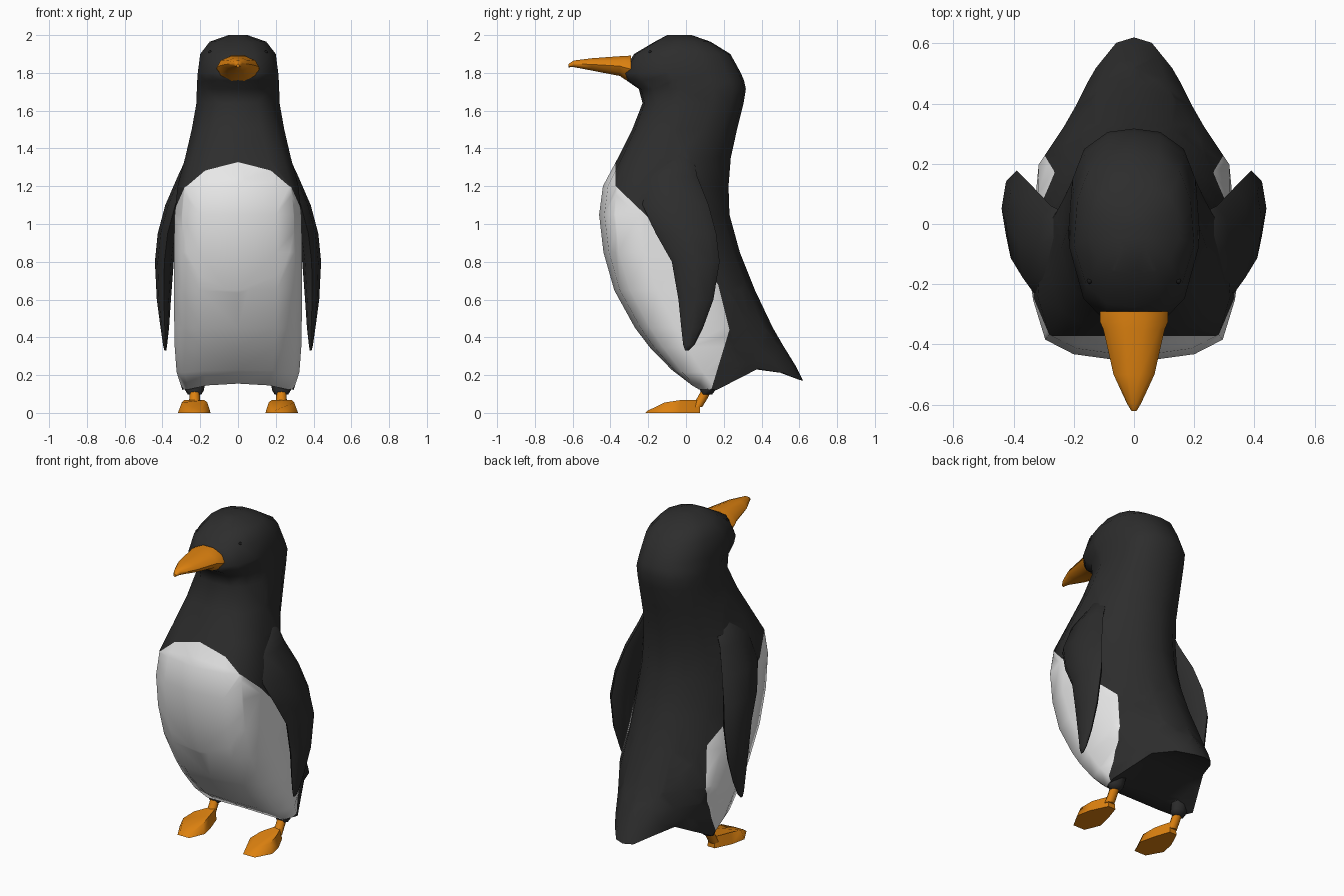
import bpy, bmesh, math
from mathutils import Vector

if "Cube" in bpy.data.objects:
    bpy.data.objects.remove(bpy.data.objects["Cube"])


def material(name, rgb):
    m = bpy.data.materials.new(name)
    m.diffuse_color = (*rgb, 1)
    m.use_nodes = True
    m.node_tree.nodes["Principled BSDF"].inputs["Base Color"].default_value = m.diffuse_color
    return m


BLACK = material("charcoal", (0.026, 0.026, 0.026))
WHITE = material("off_white", (0.8, 0.8, 0.8))
ORANGE = material("orange", (0.72, 0.22, 0.005))
EYE = material("eye_black", (0.01, 0.01, 0.01))


def loft(rings):
    """Skin a list of closed rings with equal point counts and cap both ends."""
    bm = bmesh.new()
    vs = [[bm.verts.new(p) for p in r] for r in rings]
    n = len(rings[0])
    for a, b in zip(vs, vs[1:]):
        for i in range(n):
            bm.faces.new((a[i], a[(i + 1) % n], b[(i + 1) % n], b[i]))
    bm.faces.new(vs[0])
    bm.faces.new(vs[-1])
    bmesh.ops.recalc_face_normals(bm, faces=bm.faces)
    return bm


def finish(bm, name, mats, angle=40):
    me = bpy.data.meshes.new(name)
    bm.to_mesh(me)
    bm.free()
    for m in mats:
        me.materials.append(m)
    ob = bpy.data.objects.new(name, me)
    bpy.context.collection.objects.link(ob)
    bpy.ops.object.select_all(action='DESELECT')
    ob.select_set(True)
    bpy.context.view_layer.objects.active = ob
    bpy.ops.object.shade_smooth_by_angle(angle=math.radians(angle))
    return ob


# Half cross-sections (width fraction, front-to-back fraction): head, belly, tail
SHAPES = [
    [(0, 0), (.45, .02), (.79, .14), (1, .4), (.94, .7), (.76, .88), (.4, .98), (0, 1)],
    [(0, 0), (.6, .04), (.88, .11), (1, .3), (.94, .64), (.68, .82), (.38, .95), (0, 1)],
    [(0, 0), (.55, .02), (.88, .08), (1, .24), (.64, .6), (.43, .83), (.2, .97), (0, 1)],
]
# Lower rim: hips hang down, tail sides arch up
RIM = [.015, .005, -.018, -.025, .075, .045, .005, 0]


def body_ring(fy, fz, by, bz, w, k, rim=0):
    i = min(int(k), 1)
    half = [Vector(a).lerp(Vector(b), k - i) for a, b in zip(SHAPES[i], SHAPES[i + 1])]
    f, b = Vector((0, fy, fz)), Vector((0, by, bz))
    right = [f.lerp(b, t) + Vector((x * w, 0, rim * d)) for (x, t), d in zip(half, RIM)]
    left = [Vector((-p.x, p.y, p.z)) for p in right[-2:0:-1]]
    return right + left


# Body, head and tail: front point, back point, half width, shape blend, rim amount
body = loft([body_ring(*r) for r in [
    (-.10, 2.0, .03, 2.0, .05, 0),
    (-.165, 1.965, .13, 1.965, .15, 0),
    (-.275, 1.9, .235, 1.9, .20, 0),
    (-.335, 1.8, .29, 1.8, .213, 0),
    (-.315, 1.76, .307, 1.76, .216, 0),
    (-.25, 1.715, .317, 1.715, .218, 0),
    (-.23, 1.64, .305, 1.64, .22, 0.1),
    (-.285, 1.5, .27, 1.5, .245, 0.4),
    (-.36, 1.35, .237, 1.35, .28, 0.8),
    (-.44, 1.2, .225, 1.2, .32, 1),
    (-.46, 1.05, .23, 1.05, .335, 1),
    (-.437, .85, .285, .85, .34, 1),
    (-.38, .65, .365, .65, .34, 1),
    (-.27, .45, .46, .45, .337, 1),
    (-.19, .345, .515, .355, .335, 1.4),
    (-.075, .22, .58, .25, .325, 1.8, .5),
    (.02, .14, .62, .17, .295, 2, 1),
    (.10, .155, .43, .245, .2, 2),
]])

# White belly: cut along its border, seen from the side as a polyline
bmesh.ops.triangulate(body, faces=body.faces)
border = [(-.372, 1.5), (-.372, 1.2), (.17, .68), (.23, .44), (.13, .11)]
for (y0, z0), (y1, z1) in zip(border, border[1:]):
    bmesh.ops.bisect_plane(body, geom=body.verts[:] + body.edges[:] + body.faces[:],
                           dist=1e-4, plane_co=(0, y0, z0),
                           plane_no=(0, z1 - z0, y0 - y1))


def border_y(z):
    for (y0, z0), (y1, z1) in zip(border, border[1:]):
        if z1 <= z <= z0:
            return y0 + (y1 - y0) * ((z - z0) / (z1 - z0))
    return .12 if z < .15 else -9


for f in body.faces:
    c = f.calc_center_median()
    f.normal_update()
    f.material_index = int(c.y < border_y(c.z) and f.normal.z > -.9)
finish(body, "body", [BLACK, WHITE], 75)


def oval(cx, cy, cz, rx, ry, rz, n=8):
    """Oval ring: ry = 0 faces the y axis, rz = 0 faces the z axis."""
    pts = []
    for i in range(n):
        a = 2 * math.pi * i / n
        s = math.sin(a)
        pts.append((cx + rx * math.cos(a), cy + ry * s, cz + rz * s))
    return pts


# Beak
finish(loft([oval(0, y, z, w, 0, h, 10) for y, z, w, h in [
    (-.29, 1.82, .113, .075), (-.325, 1.828, .113, .065), (-.35, 1.836, .102, .055),
    (-.5, 1.845, .068, .034), (-.595, 1.848, .024, .018), (-.622, 1.838, .008, .009)]]),
    "beak", [ORANGE])

# Flipper sections: height, front y, back y, inner x, outer x
FLIPPER = [(1.4, -.09, .03, .18, .25), (1.25, -.22, .06, .23, .32), (1.1, -.23, .12, .28, .385),
           (.95, -.16, .16, .32, .425), (.8, -.075, .178, .34, .44), (.6, -.04, .145, .355, .43),
           (.45, -.025, .09, .365, .41), (.36, -.015, .045, .375, .397), (.33, -.005, .015, .38, .39)]

# Foot sole outline
SOLE = [(.2, .075), (.25, .075), (.3, -.03), (.318, -.12), (.265, -.215),
        (.185, -.215), (.145, -.12), (.165, -.03)]


def foot_top(x, y):
    z = .012 if y < -.2 else .055 if y < -.1 else .068
    return (.225 + (x - .225) * .78, y * .94, z)


for side, s in (("left", -1), ("right", 1)):
    # Flipper
    finish(loft([oval(s * (a + b) / 2, (f + k) / 2, z, (b - a) / 2, (k - f) / 2, 0)
                 for z, f, k, a, b in FLIPPER]), side + "_flipper", [BLACK], 75)
    # Foot
    rings = [[(x, y, 0) for x, y in SOLE],
             [foot_top(x, y) for x, y in SOLE]]
    finish(loft([[(s * x, y, z) for x, y, z in r] for r in rings]), side + "_foot", [ORANGE], 60)
    # Leg
    finish(loft([oval(s * .23, y, z, r, r, 0) for y, z, r in
                 [(.055, .03, .03), (.085, .075, .028), (.115, .13, .028)]]),
           side + "_leg", [ORANGE], 60)
    # Dark thigh above the leg
    finish(loft([oval(s * .23, y, z, r, r * .8, 0) for y, z, r in
                 [(.11, .098, .036), (.115, .12, .05), (.13, .2, .06)]]),
           side + "_thigh", [BLACK], 60)
    # Eye
    eye = bmesh.new()
    bmesh.ops.create_uvsphere(eye, u_segments=10, v_segments=6, radius=.009)
    bmesh.ops.translate(eye, verts=eye.verts, vec=(s * .148, -.19, 1.91))
    finish(eye, side + "_eye", [EYE])
